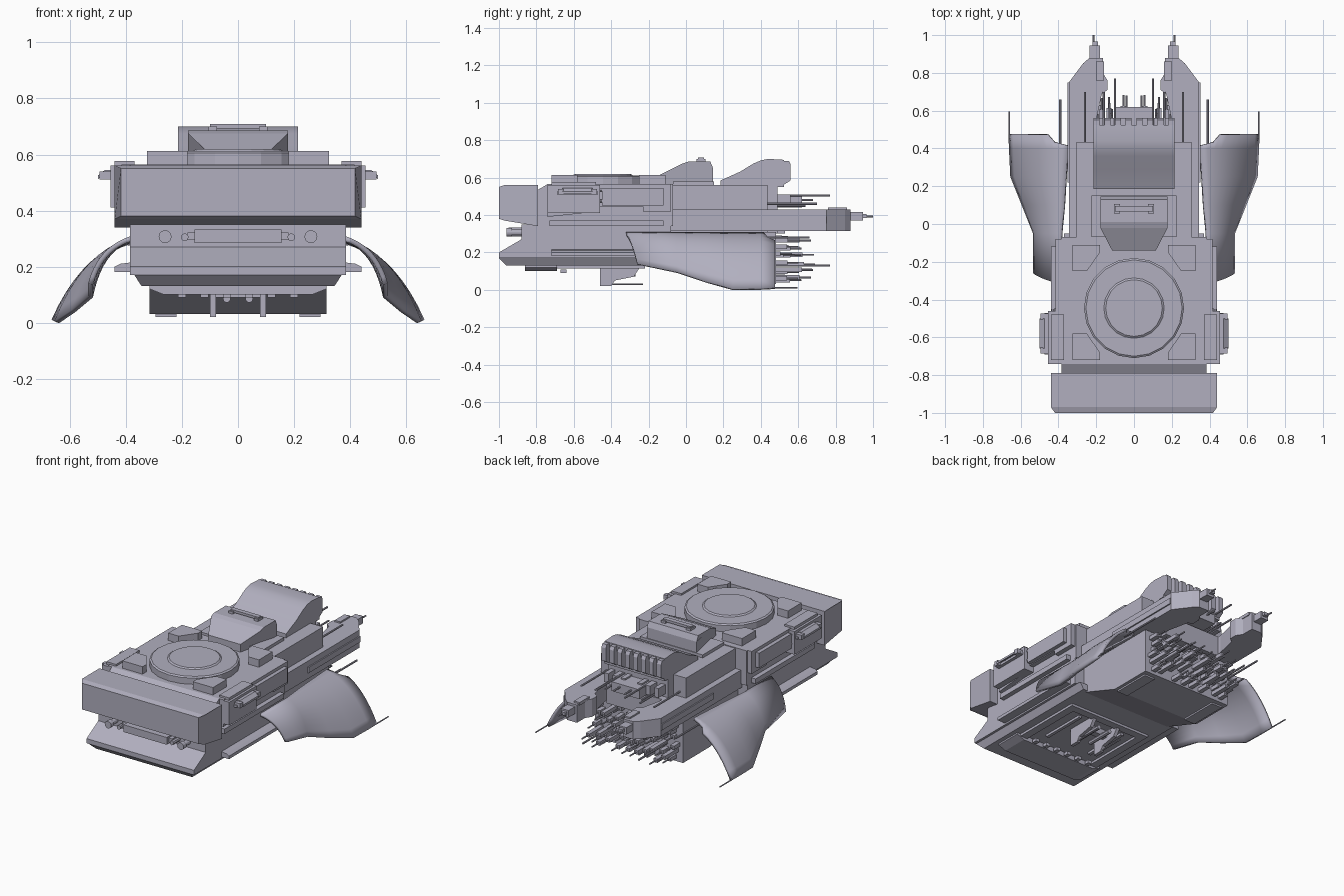
import bpy, bmesh, math, random
from mathutils import Vector

default_cube = bpy.data.objects.get("Cube")
if default_cube:
    bpy.data.objects.remove(default_cube, do_unlink=True)

random.seed(4)
hull_grey = bpy.data.materials.new("hull_grey")
hull_grey.use_nodes = True
hull_grey.diffuse_color = (.44, .43, .52, 1)
hull_grey.node_tree.nodes["Principled BSDF"].inputs["Base Color"].default_value = (.44, .43, .52, 1)


def finish(name, bm, mirror=False):
    """Turn a bmesh into an object, optionally mirrored across the centre line."""
    bmesh.ops.recalc_face_normals(bm, faces=bm.faces)
    mesh = bpy.data.meshes.new(name)
    bm.to_mesh(mesh)
    bm.free()
    mesh.materials.append(hull_grey)
    obj = bpy.data.objects.new(name, mesh)
    bpy.context.collection.objects.link(obj)
    if mirror:
        obj.modifiers.new("Mirror", 'MIRROR')
    return obj


def prism(name, profile, axis, low, high, mirror=False, shape=None):
    """Extrude a closed profile along an axis; shape may then move its vertices."""
    place = {'x': lambda p, d: (d, p[0], p[1]),
             'y': lambda p, d: (p[0], d, p[1]),
             'z': lambda p, d: (p[0], p[1], d)}[axis]
    bm = bmesh.new()
    near = [bm.verts.new(place(p, low)) for p in profile]
    far = [bm.verts.new(place(p, high)) for p in profile]
    bm.faces.new(near)
    bm.faces.new(far)
    for i in range(len(profile)):
        j = (i + 1) % len(profile)
        bm.faces.new((near[i], near[j], far[j], far[i]))
    if shape:
        for v in bm.verts:
            shape(v.co)
    return finish(name, bm, mirror)


def box(name, xs, ys, zs, mirror=False):
    corners = [(xs[0], ys[0]), (xs[1], ys[0]), (xs[1], ys[1]), (xs[0], ys[1])]
    return prism(name, corners, 'z', zs[0], zs[1], mirror)


def rod(name, x, z, start, end, radius=.006, mirror=True, sides=8):
    ring = [(x + radius * math.cos(math.tau * i / sides),
             z + radius * math.sin(math.tau * i / sides)) for i in range(sides)]
    return prism(name, ring, 'y', start, end, mirror)


# Lower hull with wedge nose
prism("lower_hull", [(-1, .17), (-1, .2), (-.88, .27), (-.88, .35), (-.08, .35), (-.08, .17)],
      'x', -.385, .385)


def taper_down(co):
    if co.z < .14:
        co.x *= .93
        co.y += .04 if co.y < -.5 else 0


prism("belly", [(-.37, -1), (.37, -1), (.37, -.05), (-.37, -.05)], 'z', .13, .17, shape=taper_down)

# Upper hull and chamfered front block
prism("upper_hull", [(-.8, .34), (-.8, .53), (-.74, .565), (-.07, .565), (-.07, .34)], 'x', -.385, .385)


def chamfer_front(co):
    if co.y < -.99:
        co.x *= .95


prism("front_block", [(-1, .38), (-1, .55), (-.97, .56), (-.79, .56), (-.79, .34), (-.97, .37)],
      'x', -.44, .44, shape=chamfer_front)

# Front lamps and bumper bar
rod("lamp_body", .26, .307, -.94, -.87, .017, sides=12)
rod("lamp_rim", .26, .307, -.96, -.93, .023, sides=12)
box("bumper_bar", (-.155, .155), (-.95, -.87), (.285, .332))
box("bumper_end", (.155, .18), (-.93, -.87), (.295, .322), True)
rod("bumper_cap", .19, .305, -.95, -.87, .014)

# Side armour, grab handles and rails
prism("side_armour", [(-.74, .39), (-.74, .565), (-.08, .565), (-.08, .42), (-.23, .42),
                      (-.23, .445), (-.46, .445), (-.46, .42)], 'x', .38, .415, True)
box("side_armour_front", (.38, .455), (-.74, -.46), (.41, .56), True)
box("side_armour_rear", (.38, .44), (-.45, -.12), (.45, .545), True)
box("armour_pad", (.37, .44), (-.72, -.48), (.56, .577), True)
box("handle_shelf", (.45, .475), (-.69, -.47), (.51, .525), True)
prism("handle_grip", [(.45, .545), (.475, .545), (.5, .525), (.5, .512), (.475, .53), (.45, .53)],
      'y', -.66, -.5, True)
for spot in (-.67, -.49):
    box("handle_post", (.45, .495), (spot - .015, spot + .015), (.51, .54), True)
for height in (.475, .535):
    rod("armour_rail", .43, height, -.55, -.29, .008)
box("upper_side_rail", (.38, .415), (-.73, -.12), (.34, .372), True)
prism("lower_side_rail", [(.38, .215), (.42, .21), (.44, .2), (.44, .18), (.38, .18)], 'y', -.72, -.12, True)

# Roof turret disc with shallow dome and corner pads
bm = bmesh.new()
for radius, top, base in ((.265, .605, .56), (.255, .612, .605), (.15, .619, .612)):
    ends = bmesh.ops.create_cone(bm, cap_ends=True, segments=20, radius1=.265 if base < .6 else radius + .01,
                                 radius2=radius, depth=top - base)["verts"]
    bmesh.ops.translate(bm, verts=ends, vec=Vector((0, -.445, (top + base) / 2)))
finish("turret_disc", bm)
for side in (-1, 1):
    outline = [(.18, .275), (.18, .235), (.25, .135), (.325, .135), (.325, .275)]
    prism("turret_pad", [(x, -.445 + side * y + side * .06 * (side > 0)) for x, y in outline],
          'z', .56, .613, True)


# Cabin with narrowed front and hatch handle
def narrow_front(co):
    if co.y < -.1:
        co.x *= .65


prism("cabin", [(-.14, .55), (-.14, .615), (-.02, .675), (.01, .685), (.13, .685), (.145, .65), (.145, .55)],
      'x', -.178, .178, shape=narrow_front)
box("cabin_base", (-.225, .225), (-.07, .15), (.55, .58))
box("hatch_bar", (-.1, .1), (.065, .095), (.692, .708))
box("hatch_hinge", (.075, .105), (.055, .105), (.68, .7), True)

# Rear hull, scoop and cooling fins
box("rear_hull", (-.305, .305), (-.08, .435), (.3, .56))
box("rear_core", (-.215, .215), (.1, .49), (.3, .56))
scoop = prism("rear_scoop", [(.185, .55), (.185, .585), (.29, .632), (.36, .675), (.4, .692), (.44, .7),
                             (.525, .695), (.525, .55)], 'x', -.215, .215)
for i in range(8):
    x = -.198 + i * .0566
    prism("cooling_fin", [(.5, .69), (.55, .69), (.56, .67), (.56, .585), (.52, .56), (.5, .56)],
          'x', x - .016, x + .016)

# Long side booms with stepped tips
prism("boom", [(.2, -.08), (.345, -.08), (.345, .75), (.27, .85), (.235, .88), (.165, .88),
               (.165, .8), (.14, .76), (.14, .71), (.17, .69), (.2, .55)], 'z', .315, .43, True)
box("boom_panel", (.34, .353), (.22, .83 - .08), (.355, .392), True)
box("boom_tip", (.18, .235), (.86, .945), (.37, .415), True)
box("boom_tip_cap", (.19, .22), (.92, .965), (.385, .405), True)
rod("boom_antenna", .215, .392, .94, 1, .005)
box("boom_rib", (.16, .2), (.76, .86), (.42, .44), True)

# Lower engine box with sloped belly
prism("engine_box", [(-.1, .31), (-.1, .14), (.2, .03), (.48, .03), (.48, .31)], 'x', -.315, .315)
box("engine_skid", (.22, .295), (.2, .45), (.02, .035), True)
box("engine_step", (-.2, .2), (.45, .53), (.3, .43))
box("engine_vent", (-.1, .1), (.46, .62), (.44, .5))

# Rear exhaust pipes and antennas
for row in range(6):
    for column in range(4):
        x = .04 + column * .075 + random.uniform(-.02, .02)
        z = .06 + row * .042 + random.uniform(-.01, .01)
        end = random.uniform(.56, .7)
        rod("exhaust_pipe", x, z, .47, end, .005)
        box("exhaust_socket", (x - .014, x + .014), (.47, end - .06), (z - .012, z + .012), True)
for x, z, end in ((.1, .505, .77), (.16, .46, .7), (.04, .48, .68), (.26, .46, .7),
                  (.39, .28, .66), (.2, .13, .77), (.13, .45, .64)):
    rod("rear_antenna", x, z, .38, end)
for x in (.06, .12, .18):
    box("rear_socket", (x - .015, x + .015), (.45, .56), (.45, .51), True)

# Curved side wings, lofted from root to lower edge
bm = bmesh.new()
steps = 10
stations = [(-.3, .385, .5, .27, .535, .14), (-.05, .385, .5, .27, .535, .095),
            (.1, .37, .525, .27, .595, .045), (.25, .36, .55, .27, .655, .005),
            (.4, .35, .55, .27, .662, .008), (.475, .35, .55, .27, .665, .012)]
rows = []
for index, (y, root, bend, crown, tip, low) in enumerate(stations):
    row = []
    for i in range(steps + 1):
        t = i / steps
        x = (1 - t) ** 2 * root + 2 * t * (1 - t) * bend + t * t * tip
        z = (1 - t) ** 2 * .308 + 2 * t * (1 - t) * crown + t * t * low
        shift = .06 * t - .02 if index == 0 else 0
        if index == len(stations) - 1 and i < 3:
            shift = -.06 + .01 * i
        row.append(bm.verts.new((x, y + shift, z)))
    rows.append(row)
for first, second in zip(rows, rows[1:]):
    for i in range(steps):
        bm.faces.new((first[i], first[i + 1], second[i + 1], second[i]))
wing = finish("side_wing", bm)
solid = wing.modifiers.new("Thickness", 'SOLIDIFY')
solid.thickness = .018
solid.offset = -1 if wing.data.polygons[0].normal.z > 0 else 1
wing.modifiers.new("Mirror", 'MIRROR')
rod("wing_antenna", .66, .012, .46, .595, .004)

# Underside plate, frame, bolts and landing fins
prism("belly_plate", [(-.315, .135), (.315, .135), (.315, .12), (.265, .1), (-.265, .1), (-.315, .12)],
      'y', -.86, -.69)
box("belly_frame_side", (.24, .29), (-.7, -.22), (.115, .135), True)
box("belly_frame_rear", (-.29, .29), (-.27, -.22), (.115, .135))
box("belly_strip", (.15, .17), (-.6, -.3), (.115, .135), True)
for i in range(6):
    x = -.2 + i * .08
    box("belly_bolt", (x - .014, x + .014), (-.67, -.64), (.09, .11))
prism("landing_fin", [(-.46, .13), (-.46, .02), (-.4, .02), (-.38, .05), (-.28, .07), (-.24, .13)],
      'x', .078, .1, True)
rod("landing_rod", .09, .03, -.42, -.23, .004)
rod("landing_piston", .04, .085, -.45, -.27, .014)
box("landing_bar", (-.09, .09), (-.38, -.34), (.09, .13))

# Smooth shading on the curved parts only
bpy.ops.object.select_all(action='DESELECT')
for obj in (wing, scoop):
    obj.select_set(True)
    bpy.context.view_layer.objects.active = obj
bpy.ops.object.shade_smooth_by_angle(angle=math.radians(30))
